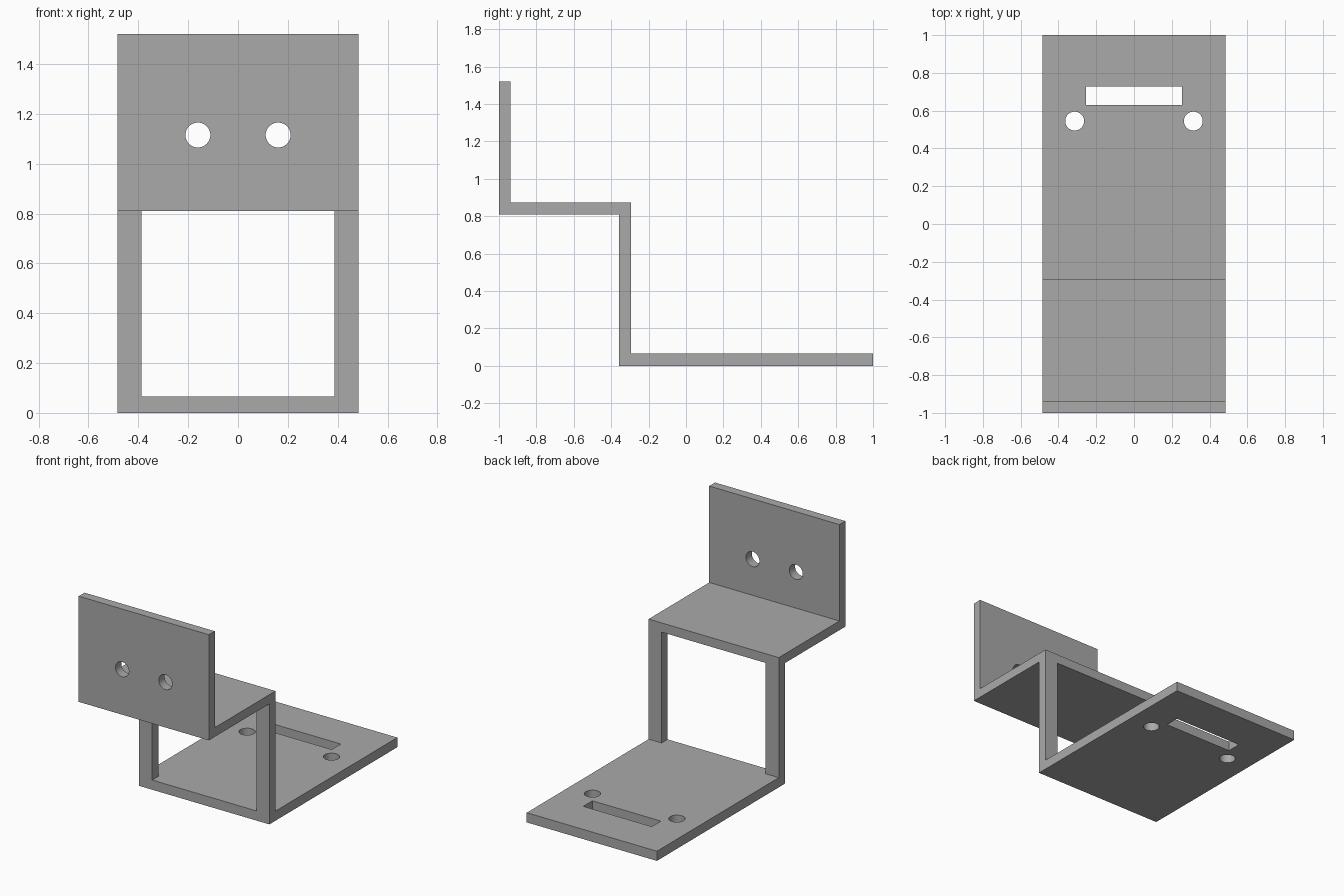
import bpy
import bmesh
from mathutils import Matrix

cube = bpy.data.objects.get("Cube")
if cube:
    bpy.data.objects.remove(cube, do_unlink=True)

HALF_WIDTH = 0.484

grey = bpy.data.materials.new("plain grey")
grey.use_nodes = True
colour = (0.4, 0.4, 0.4, 1)
grey.diffuse_color = colour
grey.node_tree.nodes["Principled BSDF"].inputs["Base Color"].default_value = colour


def add_object(name, bm):
    bmesh.ops.recalc_face_normals(bm, faces=bm.faces)
    mesh = bpy.data.meshes.new(name)
    bm.to_mesh(mesh)
    bm.free()
    mesh.materials.append(grey)
    obj = bpy.data.objects.new(name, mesh)
    bpy.context.collection.objects.link(obj)
    return obj


def box(name, x, y, z):
    """Box from (low, high) pairs on each axis."""
    bm = bmesh.new()
    bmesh.ops.create_cube(bm, size=1)
    for v in bm.verts:
        v.co = [lo + (c + 0.5) * (hi - lo) for c, (lo, hi) in zip(v.co, (x, y, z))]
    return add_object(name, bm)


def cylinder(name, centre, axis, radius=0.05):
    bm = bmesh.new()
    turn = Matrix.Rotation(1.570796, 4, "X") if axis == "Y" else Matrix()
    bmesh.ops.create_cone(bm, cap_ends=True, segments=48, radius1=radius,
                          radius2=radius, depth=0.3,
                          matrix=Matrix.Translation(centre) @ turn)
    return add_object(name, bm)


# Stepped strip: side profile extruded across the width
profile = [(-1, 0.81), (-0.358, 0.81), (-0.358, 0), (1, 0), (1, 0.065),
           (-0.294, 0.065), (-0.294, 0.872), (-0.938, 0.872),
           (-0.938, 1.52), (-1, 1.52)]
bm = bmesh.new()
face = bm.faces.new([bm.verts.new((-HALF_WIDTH, y, z)) for y, z in profile])
side = bmesh.ops.extrude_face_region(bm, geom=[face])["geom"]
bmesh.ops.translate(bm, vec=(2 * HALF_WIDTH, 0, 0),
                    verts=[v for v in side if isinstance(v, bmesh.types.BMVert)])
bracket = add_object("stepped_bracket", bm)

# Window in the riser, slot in the base, and paired screw holes
cutters = [
    box("window_cutter", (-0.387, 0.387), (-0.45, -0.2), (0.065, 0.81)),
    box("slot_cutter", (-0.255, 0.255), (0.63, 0.727), (-0.1, 0.2)),
]
for s, label in ((1, "left"), (-1, "right")):
    cutters.append(cylinder(label + "_plate_hole_cutter", (s * 0.161, -0.97, 1.115), "Y"))
    cutters.append(cylinder(label + "_base_hole_cutter", (s * 0.314, 0.545, 0.03), "Z"))

bpy.context.view_layer.objects.active = bracket
bracket.select_set(True)
for cutter in cutters:
    mod = bracket.modifiers.new(cutter.name, "BOOLEAN")
    mod.operation = "DIFFERENCE"
    mod.solver = "EXACT"
    mod.object = cutter
    bpy.ops.object.modifier_apply(modifier=mod.name)
    bpy.data.objects.remove(cutter, do_unlink=True)

bpy.ops.object.shade_smooth_by_angle(angle=0.5)
